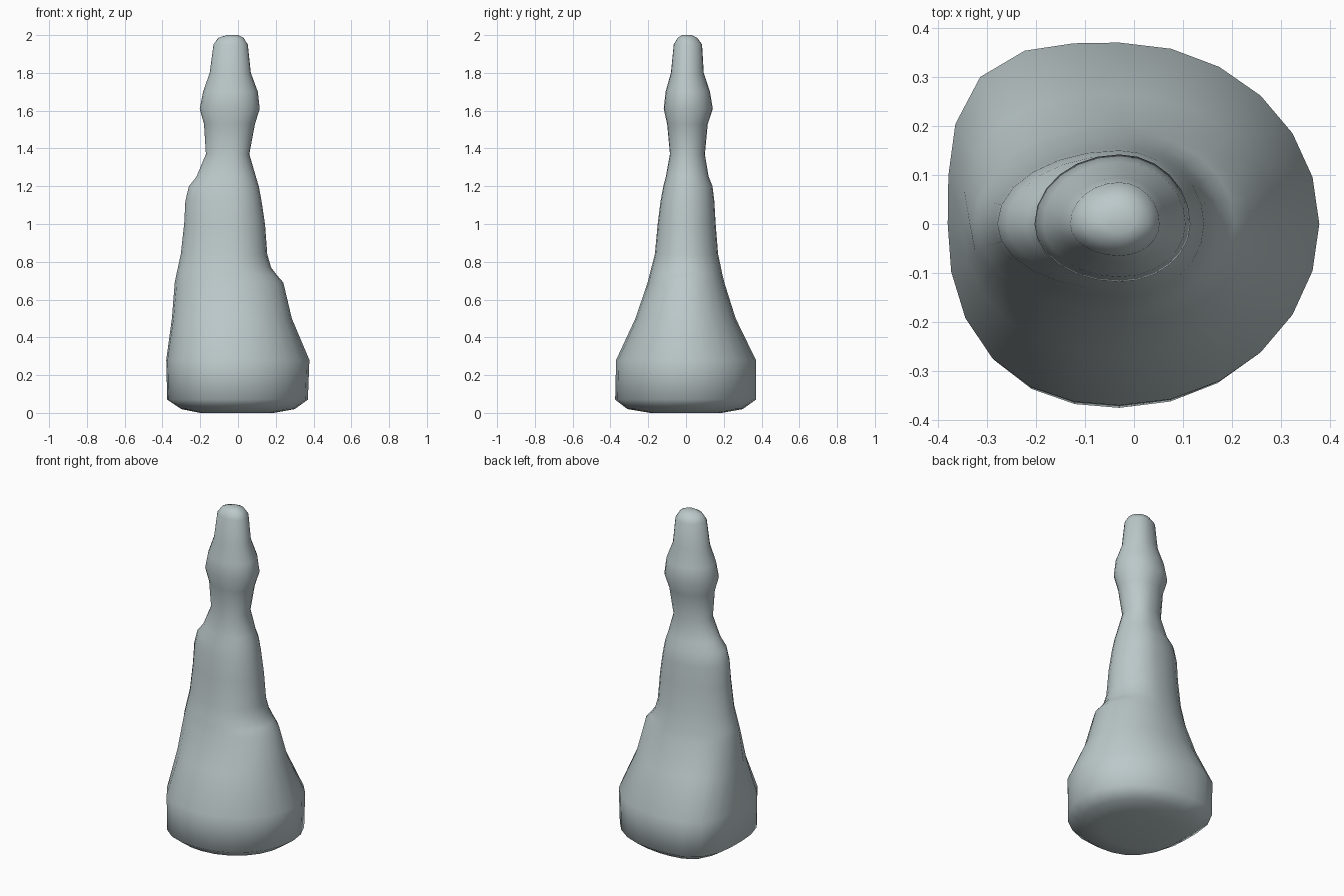
import bpy, bmesh, math

SEGMENTS = 24
CENTRE_X = -0.03

# Stacked cross-sections: height, left x, right x, front y, back y
SECTIONS = [
    (0.00, -0.20, 0.19, -0.19, 0.19),
    (0.02, -0.30, 0.30, -0.31, 0.30),
    (0.07, -0.375, 0.37, -0.375, 0.37),
    (0.28, -0.38, 0.378, -0.37, 0.37),
    (0.50, -0.35, 0.285, -0.268, 0.263),
    (0.69, -0.335, 0.24, -0.203, 0.203),
    (0.73, -0.327, 0.205, -0.193, 0.193),
    (0.77, -0.318, 0.175, -0.183, 0.185),
    (0.84, -0.303, 0.155, -0.165, 0.17),
    (1.00, -0.285, 0.143, -0.15, 0.157),
    (1.12, -0.279, 0.125, -0.135, 0.15),
    (1.20, -0.26, 0.11, -0.12, 0.14),
    (1.25, -0.22, 0.095, -0.107, 0.12),
    (1.37, -0.17, 0.06, -0.085, 0.10),
    (1.53, -0.18, 0.09, -0.10, 0.115),
    (1.61, -0.203, 0.115, -0.118, 0.142),
    (1.70, -0.185, 0.105, -0.108, 0.127),
    (1.80, -0.15, 0.068, -0.08, 0.094),
    (1.95, -0.13, 0.052, -0.065, 0.085),
    (1.985, -0.105, 0.03, -0.045, 0.06),
    (2.00, -0.06, 0.00, -0.02, 0.03),
]


def ring(bm, z, left, right, front, back):
    """Rounded section, slightly boxy on the left side of the broad base."""
    low = max(0.0, min(1.0, (0.7 - z) / 0.4))
    verts = []
    for i in range(SEGMENTS):
        a = 2 * math.pi * i / SEGMENTS
        c, s = math.cos(a), math.sin(a)
        n = 2.0
        if c < 0:
            n += low * (1.3 if s > 0 else 0.3)
        r = (abs(c) ** n + abs(s) ** n) ** (-1 / n)
        rx = right - CENTRE_X if c > 0 else CENTRE_X - left
        ry = back if s > 0 else -front
        verts.append(bm.verts.new((CENTRE_X + c * r * rx, s * r * ry, z)))
    return verts


# Tapering stone body
bm = bmesh.new()
rings = [ring(bm, *sec) for sec in SECTIONS]
for low_ring, high_ring in zip(rings, rings[1:]):
    for i in range(SEGMENTS):
        j = (i + 1) % SEGMENTS
        bm.faces.new((low_ring[i], low_ring[j], high_ring[j], high_ring[i]))
bm.faces.new(list(reversed(rings[0])))
bm.faces.new(rings[-1])
for f in bm.faces:
    f.smooth = True

mesh = bpy.data.meshes.new("rock_spire")
bm.to_mesh(mesh)
bm.free()
spire = bpy.data.objects.new("rock_spire", mesh)
bpy.context.collection.objects.link(spire)

# Pale blue-grey stone
mat = bpy.data.materials.new("pale_grey_stone")
mat.diffuse_color = (0.50, 0.58, 0.59, 1.0)
mesh.materials.append(mat)
